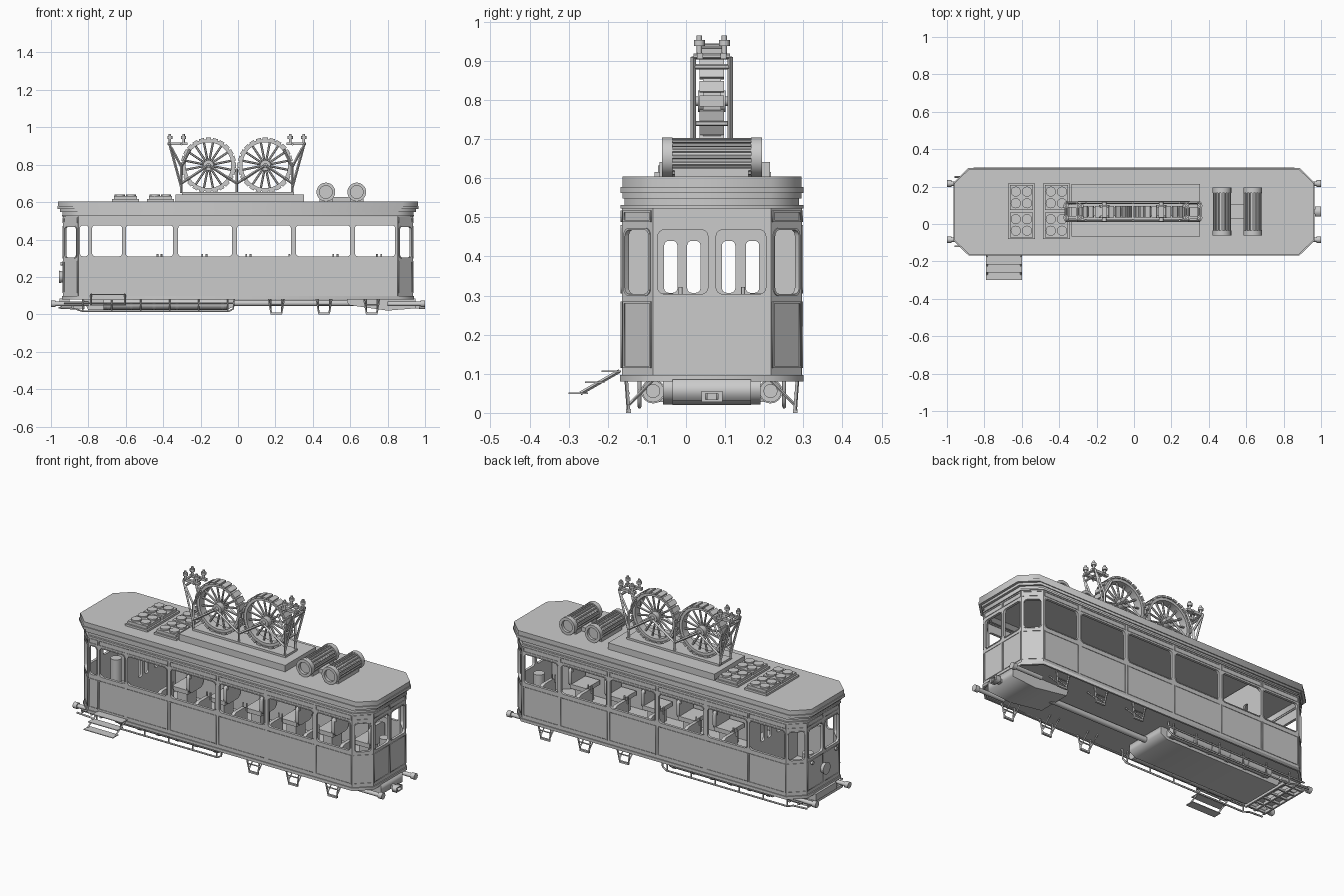
import bpy, bmesh
from math import sin, cos, pi, hypot
from mathutils import Matrix, Vector

if "Cube" in bpy.data.objects:
    bpy.data.objects.remove(bpy.data.objects["Cube"])

CY = 0.066  # centre line of the car


def finish(name, bm):
    me = bpy.data.meshes.new(name)
    bm.to_mesh(me)
    bm.free()
    ob = bpy.data.objects.new(name, me)
    bpy.context.collection.objects.link(ob)
    return ob


def box(name, x0, x1, y0, y1, z0, z1, tilt=0):
    bm = bmesh.new()
    m = Matrix.Translation(((x0 + x1) / 2, (y0 + y1) / 2, (z0 + z1) / 2)) @ Matrix.Rotation(tilt, 4, 'Y')
    bmesh.ops.create_cube(bm, size=1, matrix=m @ Matrix.Diagonal((x1 - x0, y1 - y0, z1 - z0, 1)))
    return finish(name, bm)


def rod(name, a, b, r, n=8, r2=None):
    a, b = Vector(a), Vector(b)
    bm = bmesh.new()
    m = Matrix.Translation((a + b) / 2) @ (b - a).to_track_quat('Z', 'Y').to_matrix().to_4x4()
    bmesh.ops.create_cone(bm, cap_ends=True, segments=n, radius1=r, radius2=r if r2 is None else r2,
                          depth=(b - a).length, matrix=m)
    for f in bm.faces:
        f.smooth = n >= 8 and len(f.verts) == 4
    return finish(name, bm)


def curve(name, loops, dims, cyclic):
    cu = bpy.data.curves.new(name, 'CURVE')
    cu.dimensions = dims
    for pts in loops:
        sp = cu.splines.new('POLY')
        sp.points.add(len(pts) - 1)
        for p, q in zip(sp.points, pts):
            p.co = (*q, 1) if len(q) == 3 else (*q, 0, 1)
        sp.use_cyclic_u = cyclic
    ob = bpy.data.objects.new(name, cu)
    bpy.context.collection.objects.link(ob)
    return ob


def sheet(name, loops, depth, m):  # flat plate with holes
    ob = curve(name, loops, '2D', True)
    ob.data.fill_mode = 'BOTH'
    ob.data.extrude = depth / 2
    ob.matrix_world = m
    return ob


def tube(name, pts, r):
    ob = curve(name, [pts], '3D', False)
    ob.data.bevel_depth = r
    ob.data.bevel_resolution = 1
    ob.data.use_fill_caps = True


def rect(u0, u1, v0, v1, r=0):
    if not r:
        return [(u0, v0), (u1, v0), (u1, v1), (u0, v1)]
    c = [(u1 - r, v1 - r), (u0 + r, v1 - r), (u0 + r, v0 + r), (u1 - r, v0 + r)]
    return [(c[k][0] + r * cos((k + i / 4) * pi / 2), c[k][1] + r * sin((k + i / 4) * pi / 2))
            for k in range(4) for i in range(5)]


def circle(r, n=40):
    return [(r * cos(2 * pi * i / n), r * sin(2 * pi * i / n)) for i in range(n)]


def upright(p, q, off=0):  # local x runs p to q, local y is up, local z points outward
    d = Vector((q[0] - p[0], q[1] - p[1], 0)).normalized()
    n = Vector((d.y, -d.x, 0))
    m = Matrix((d, (0, 0, 1), n)).transposed().to_4x4()
    m.translation = Vector((p[0], p[1], 0)) + n * off
    return m


def plan(xe, xs, hy, he):  # eight-sided car outline
    return [(-xs, CY - hy), (xs, CY - hy), (xe, CY - he), (xe, CY + he),
            (xs, CY + hy), (-xs, CY + hy), (-xe, CY + he), (-xe, CY - he)]


def layer(name, z0, z1, *dims):
    sheet(name, [plan(*d) for d in dims], z1 - z0, Matrix.Translation((0, 0, (z0 + z1) / 2)))


# Body walls with window openings, window trim and raised panel frames
OUT = plan(0.937, 0.855, 0.231, 0.151)
back = [(-0.845, -0.62), (-0.6, -0.347), (-0.32, -0.032), (-0.005, 0.283), (0.31, 0.6), (0.625, 0.84)]
front = [(-0.845, -0.80), (-0.78, -0.62)] + back[1:]
ends = [(0.013, 0.141), (0.162, 0.289)]
corner = [(0.014, 0.101)]
bays = [[(a + 0.855, b + 0.855) for a, b in front], corner, ends, corner,
        [(0.855 - b, 0.855 - a) for a, b in back], corner, ends, corner]
for i, wins in enumerate(bays):
    p, q = OUT[i], OUT[(i + 1) % 8]
    length = hypot(q[0] - p[0], q[1] - p[1])
    zs = (0.31, 0.476) if i in (0, 4) else (0.304, 0.468)
    holes = [rect(a, b, *zs, 0.016) for a, b in wins]
    sheet('body_wall', [rect(0, length, 0.085, 0.53)] + holes, 0.012, upright(p, q, -0.007))
    trim, frames = [], []
    for (a, b), h in zip(wins, holes):
        trim += [rect(a - 0.005, b + 0.005, zs[0] - 0.005, zs[1] + 0.005, 0.019), h]
        for v0, v1 in ((0.115, 0.285), (0.488, 0.518)):
            frames += [rect(a - 0.008, b + 0.008, v0, v1), rect(a - 0.003, b + 0.003, v0 + 0.005, v1 - 0.005)]
    sheet('window_trim', trim, 0.004, upright(p, q))
    sheet('panel_frames', frames, 0.004, upright(p, q))

# Floor, skirt, cornice and stepped roof
layer('floor', 0.085, 0.10, (0.93, 0.85, 0.225, 0.147))
layer('skirt_band', 0.08, 0.097, (0.942, 0.858, 0.235, 0.153), (0.93, 0.85, 0.225, 0.147))
layer('top_rail', 0.522, 0.532, (0.942, 0.858, 0.234, 0.153), (0.92, 0.84, 0.215, 0.14))
layer('cornice', 0.53, 0.562, (0.938, 0.855, 0.223, 0.147), (0.918, 0.835, 0.205, 0.135))
layer('cornice_moulding', 0.548, 0.562, (0.952, 0.87, 0.229, 0.15), (0.92, 0.84, 0.21, 0.14))
layer('roof_edge', 0.562, 0.578, (0.966, 0.885, 0.234, 0.155))
layer('roof_top', 0.578, 0.604, (0.962, 0.88, 0.229, 0.151))

# Interior partition and seats
sheet('partition', [rect(-0.155, 0.285, 0.1, 0.55)] + [rect(a, a + 0.034, 0.307, 0.44, 0.012)
      for a in (-0.056, 0.003, 0.092, 0.153)], 0.012, upright((-0.61, 0), (-0.61, 1)))
for x in (-0.42, -0.18, 0.055, 0.285, 0.52, 0.755):
    for s in (-1, 1):
        c = CY + s * 0.135
        box('seat_cushion', x - 0.105, x, c - 0.065, c + 0.065, 0.185, 0.21)
        box('seat_base', x - 0.08, x - 0.02, c - 0.045, c + 0.045, 0.1, 0.185)
        sheet('seat_back', [rect(-0.065, 0.065, 0.19, 0.305, 0.03)], 0.02, upright((x, c), (x, c + 1)))
        for dx in (-0.011, 0.011):
            rod('seat_handle', (x + dx, c - s * 0.055, 0.28), (x + dx, c - s * 0.055, 0.322), 0.005)
for s in (-1, 1):
    rod('controller_stand', (s * 0.87, CY + 0.05, 0.1), (s * 0.87, CY + 0.05, 0.29), 0.03, 16)

# Headlight and marker lamps
rod('headlight', (-0.93, CY, 0.2), (-0.958, CY, 0.2), 0.027, 20, 0.034)
for s in (-1, 1):
    rod('marker_lamp', (-0.93, CY + s * 0.11, 0.27), (-0.948, CY + s * 0.11, 0.27), 0.01, 12)

# Entrance steps
for i in range(3):
    y = -0.30 + 0.042 * i
    box('step_tread', -0.79, -0.60, y, y + 0.05, 0.048 + 0.028 * i, 0.052 + 0.028 * i)
for x in (-0.785, -0.605):
    rod('step_stringer', (x, -0.27, 0.05), (x, -0.17, 0.107), 0.005, 4)

# Buffers and coupler
for sx in (-1, 1):
    for sy in (-1, 1):
        y = CY + sy * 0.15
        rod('buffer_shaft', (sx * 0.80, y, 0.056), (sx * 0.98, y, 0.056), 0.012, 12)
        rod('buffer_head', (sx * 0.975, y, 0.056), (sx, y, 0.056), 0.018, 16)
box('coupler_bar', 0.9, 0.98, CY - 0.012, CY + 0.012, 0.032, 0.054)
sheet('coupler_jaw', [rect(-0.027, 0.027, 0.028, 0.056), rect(-0.016, 0.016, 0.034, 0.05)], 0.03,
      upright((0.984, CY), (0.984, 1)))

# Underframe: equipment box, plough, long tanks and centre pipe
sheet('equipment_box', [[(-0.83, 0.085), (-0.80, 0.022), (-0.06, 0.022), (-0.02, 0.045), (-0.02, 0.085)]], 0.25,
      upright((0, CY), (1, CY)))
sheet('end_plough', [[(0.58, 0.085), (0.59, 0.05), (0.8, 0.02), (0.95, 0.032), (0.95, 0.085)]], 0.2,
      upright((0, CY), (1, CY)))
rod('centre_pipe', (-0.05, CY, 0.06), (0.62, CY, 0.06), 0.016, 12)
for s in (-1, 1):
    y = CY + s * 0.15
    rod('air_tank', (-0.72, y, 0.055), (-0.06, y, 0.055), 0.028, 16)
    for i in range(6):
        rod('tank_band', (-0.70 + i * 0.122, y, 0.055), (-0.685 + i * 0.122, y, 0.055), 0.031, 16)
    y = CY + s * 0.185
    tube('guard_pipe', [(-0.96, y, 0.035), (-0.87, y, 0.03), (-0.83, y, 0.016), (-0.05, y, 0.016),
                        (-0.025, y, 0.03), (-0.02, y, 0.085)], 0.005)
    tube('upper_pipe', [(-0.93, y, 0.06), (-0.02, y, 0.06)], 0.005)
    for i in range(6):
        rod('pipe_hanger', (-0.83 + i * 0.155, y, 0.016), (-0.83 + i * 0.155, y, 0.085), 0.004, 6)
# Slatted guard under the driving end
for i in range(6):
    box('guard_slat', -0.95, -0.82, CY - 0.15 + 0.058 * i, CY - 0.14 + 0.058 * i, 0.03, 0.042)
for x in (-0.95, -0.89, -0.83):
    box('guard_crossbar', x, x + 0.01, CY - 0.16, CY + 0.16, 0.028, 0.045)
box('guard_beam', -0.955, -0.90, CY - 0.095, CY + 0.095, 0.045, 0.085)

# Hanging footboards
for x in (0.205, 0.46, 0.715):
    for s in (-1, 1):
        y = CY + s * 0.213
        box('foot_tread', x - 0.03, x + 0.03, y - 0.006, y + 0.006, 0, 0.01)
        rod('foot_crossbar', (x - 0.035, y, 0.05), (x + 0.035, y, 0.05), 0.004, 6)
        for d in (-1, 1):
            rod('foot_leg', (x + d * 0.027, y, 0.004), (x + d * 0.042, y + s * 0.006, 0.086), 0.005, 4)
            rod('foot_brace', (x + d * 0.03, y, 0.02), (x + d * 0.03, y - s * 0.065, 0.086), 0.004, 4)

# Roof grid boxes with round pads
for x in (-0.602, -0.415):
    box('grid_tray', x - 0.072, x + 0.072, -0.08, 0.217, 0.604, 0.616)
    for yc in (-0.005, 0.142):
        box('grid_block', x - 0.062, x + 0.062, yc - 0.066, yc + 0.066, 0.616, 0.632)
        for dx in (-0.03, 0.03):
            for dy in (-0.031, 0.031):
                rod('grid_pad', (x + dx, yc + dy, 0.632), (x + dx, yc + dy, 0.641), 0.027, 20)

# Ribbed roof drums
for x in (0.47, 0.635):
    rod('drum_core', (x, -0.045, 0.654), (x, 0.178, 0.654), 0.041, 24)
    for y in (-0.062, 0.166):
        sheet('drum_ring', [circle(0.05), circle(0.034)], 0.028, Matrix.Translation((x, y + 0.014, 0.654))
              @ Matrix.Rotation(pi / 2, 4, 'X'))
    for i in range(16):
        dx, dz = 0.044 * cos(i * pi / 8), 0.044 * sin(i * pi / 8)
        rod('drum_rib', (x + dx, -0.055, 0.654 + dz), (x + dx, 0.187, 0.654 + dz), 0.005, 6)
    box('drum_saddle', x - 0.035, x + 0.035, -0.03, 0.16, 0.604, 0.622)
box('drum_link', 0.50, 0.605, 0.028, 0.108, 0.604, 0.628)

# Roof plinth with two large spoked wheels
WX = -0.006
box('wheel_plinth', -0.335, 0.353, -0.068, 0.215, 0.604, 0.642)
box('wheel_bed', -0.30, 0.30, 0.01, 0.122, 0.642, 0.654)
for s in (-1, 1):
    x, z = WX + s * 0.152, 0.797
    at = Matrix.Translation((x, CY, z)) @ Matrix.Rotation(pi / 2, 4, 'X')
    sheet('wheel_rim', [circle(0.14, 48), circle(0.122, 48)], 0.046, at)
    rod('wheel_hub', (x, CY - 0.035, z), (x, CY + 0.035, z), 0.028, 20)
    rod('axle', (x, CY - 0.052, z), (x, CY + 0.052, z), 0.012, 12)
    for i in range(24):
        a = i * pi / 12
        t = box('wheel_tread', -0.0055, 0.0055, -0.031, 0.031, -0.014, 0.014)
        t.matrix_world = Matrix.Translation((x + 0.142 * cos(a), CY, z + 0.142 * sin(a))) @ Matrix.Rotation(-a, 4, 'Y')
    for i in range(16):
        a = (i + 0.5) * pi / 8
        rod('wheel_spoke', (x + 0.02 * cos(a), CY, z + 0.02 * sin(a)), (x + 0.126 * cos(a), CY, z + 0.126 * sin(a)), 0.006, 6)
    # Side frames and raised contact brackets
    for d in (-1, 1):
        y = CY + d * 0.047
        X = lambda v: WX + s * v
        for a, b in (((0.297, 0.65), (0.297, 0.79)), ((0.297, 0.79), (0.35, 0.89)), ((0.297, 0.70), (0.152, 0.797)),
                     ((0.0, 0.70), (0.152, 0.797)), ((0.0, 0.65), (0.0, 0.78)), ((0.297, 0.68), (0.36, 0.91)),
                     ((0.25, 0.88), (0.297, 0.79))):
            rod('wheel_strut', (X(a[0]), y, a[1]), (X(b[0]), y, b[1]), 0.007, 4)
        box('bracket_beam', min(X(0.265), X(0.37)), max(X(0.265), X(0.37)), CY + d * 0.03 - 0.008, CY + d * 0.03 + 0.008, 0.905, 0.92)
        for v in (0.285, 0.358):
            y = CY + d * 0.032
            rod('contact_post', (X(v), y, 0.915), (X(v), y, 0.965), 0.007, 8)
            rod('contact_disc', (X(v), y, 0.938), (X(v), y, 0.953), 0.014, 12)
    for v, h in ((0.297, 0.74), (0.35, 0.885), (0.297, 0.91), (0.36, 0.912)):
        rod('frame_crossbar', (X(v), CY - 0.047, h), (X(v), CY + 0.047, h), 0.007, 6)

# Turn all curve parts into meshes
bpy.context.view_layer.update()
dg = bpy.context.evaluated_depsgraph_get()
for ob in [o for o in bpy.data.objects if o.type == 'CURVE']:
    me = bpy.data.meshes.new_from_object(ob.evaluated_get(dg))
    m, name = ob.matrix_world.copy(), ob.name
    bpy.data.objects.remove(ob)
    new = bpy.data.objects.new(name, me)
    new.matrix_world = m
    bpy.context.collection.objects.link(new)
    dg = bpy.context.evaluated_depsgraph_get()
